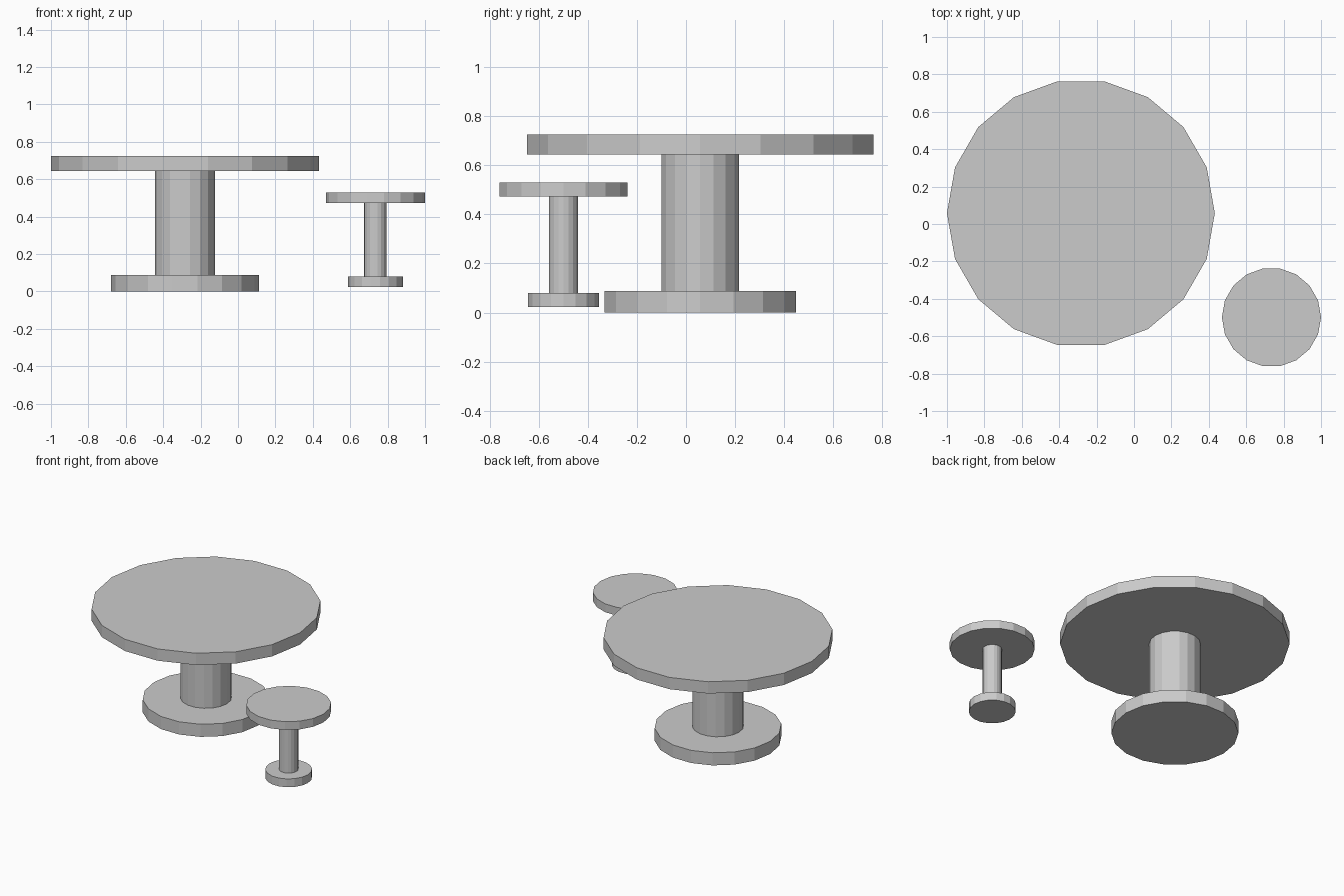
import bpy

if "Cube" in bpy.data.objects:
    bpy.data.objects.remove(bpy.data.objects["Cube"])

SIDES = 18


def disc(name, x, y, radius, z0, z1):
    """Flat-sided cylinder from z0 to z1 with a corner pointing along +x."""
    bpy.ops.mesh.primitive_cylinder_add(
        vertices=SIDES, radius=radius, depth=z1 - z0,
        location=(x, y, (z0 + z1) / 2), rotation=(0, 0, 1.5707963))
    bpy.context.object.name = name


def pedestal(prefix, x, y, radii, heights):
    """Stack base, column and top."""
    for i, part in enumerate(("base", "column", "top")):
        disc(f"{prefix}_{part}", x, y, radii[i], heights[i], heights[i + 1])


# Large round table
pedestal("table", -0.284, 0.058, (0.396, 0.16, 0.716), (0.0, 0.087, 0.643, 0.724))

# Small round stool
pedestal("stool", 0.735, -0.499, (0.146, 0.06, 0.265), (0.023, 0.08, 0.472, 0.529))

# Turn by a half-pi leaves a corner on y for 18 sides: rotate back to x if needed
for ob in bpy.context.scene.objects:
    ob.rotation_euler.z = 0
    v = ob.data.vertices[0].co
    ob.rotation_euler.z = 1.5707963 if abs(v.y) > abs(v.x) else 0
